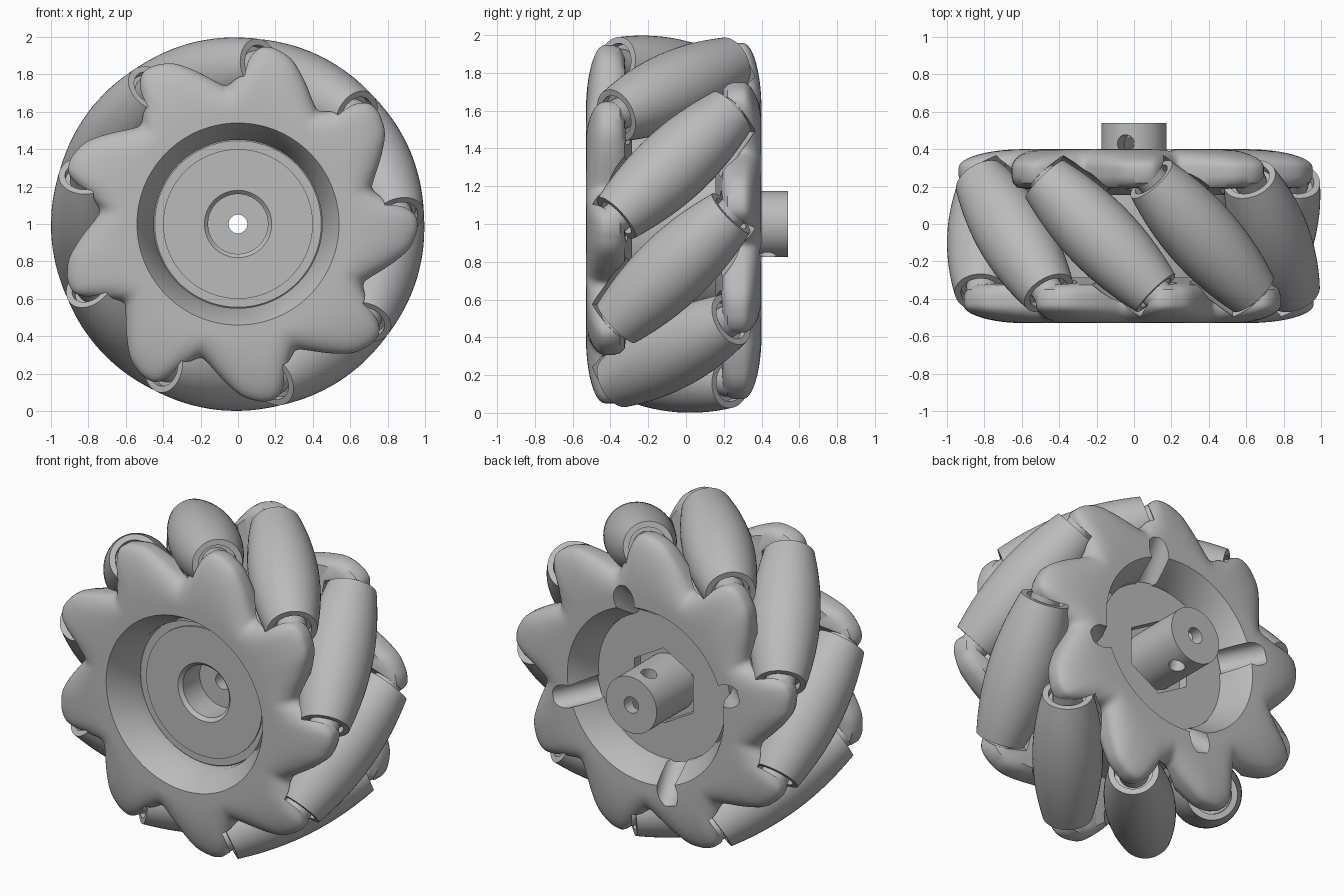
import bpy, bmesh, math
from mathutils import Matrix, Vector

if "Cube" in bpy.data.objects:
    bpy.data.objects.remove(bpy.data.objects["Cube"], do_unlink=True)

COUNT = 9
STEP = 360 / COUNT
ROLLER_ANGLE = 23          # angular position of the first roller
RC = 0.8                   # distance of roller centres from the wheel axis
HALF = 0.43                # half length of a roller
PLACE = Matrix.Translation((0, -0.065, 1))
TO_Y = Matrix.Rotation(math.radians(-90), 4, "X")

grey = bpy.data.materials.new("light grey")
grey.use_nodes = True
grey.diffuse_color = (0.5, 0.5, 0.5, 1)
bsdf = next(n for n in grey.node_tree.nodes if n.type == "BSDF_PRINCIPLED")
bsdf.inputs["Base Color"].default_value = (0.5, 0.5, 0.5, 1)


def make(name, bm):
    bmesh.ops.recalc_face_normals(bm, faces=bm.faces[:])
    mesh = bpy.data.meshes.new(name)
    bm.to_mesh(mesh)
    bm.free()
    mesh.materials.append(grey)
    ob = bpy.data.objects.new(name, mesh)
    bpy.context.collection.objects.link(ob)
    return ob


def lathe(bm, profile, matrix, steps=64):
    """Closed (radius, height) loop turned about z, then moved by matrix."""
    rings = []
    for i in range(steps):
        a = 2 * math.pi * i / steps
        rings.append([bm.verts.new(matrix @ Vector((r * math.cos(a), r * math.sin(a), h)))
                      for r, h in profile])
    skin(bm, rings)


def skin(bm, rings):
    n = len(rings[0])
    for i, ring in enumerate(rings):
        nxt = rings[(i + 1) % len(rings)]
        for j in range(n):
            k = (j + 1) % n
            bm.faces.new((ring[j], ring[k], nxt[k], nxt[j]))


def rod(bm, radius, start, end, sides=32):
    """Solid cylinder between two points."""
    start, end = Vector(start), Vector(end)
    d = end - start
    m = Matrix.Translation((start + end) / 2) @ d.to_track_quat("Z", "Y").to_matrix().to_4x4()
    bmesh.ops.create_cone(bm, cap_ends=True, segments=sides, radius1=radius,
                          radius2=radius, depth=d.length, matrix=m)


def cut(ob, bm):
    cutter = make("cutter", bm)
    cutter.hide_render = True
    mod = ob.modifiers.new("cut", "BOOLEAN")
    mod.operation = "DIFFERENCE"
    mod.solver = "EXACT"
    mod.object = cutter
    bpy.context.view_layer.objects.active = ob
    bpy.ops.object.modifier_apply(modifier=mod.name)
    bpy.data.objects.remove(cutter, do_unlink=True)


def polar(r, deg, y):
    a = math.radians(deg)
    return Vector((r * math.cos(a), y, r * math.sin(a)))


def roller_matrix(i):
    turn = Matrix.Rotation(-math.radians(ROLLER_ANGLE + i * STEP), 4, "Y")
    return (PLACE @ turn @ Matrix.Translation((RC, 0, 0))
            @ Matrix.Rotation(math.radians(-45), 4, "X"))


def barrel(half, extra=0.0, n=16):
    """Curve that keeps the outer edge of the roller on the wheel circle."""
    hs = [half * (2 * i / n - 1) for i in range(n + 1)]
    return [(1 - math.sqrt(RC * RC + h * h / 2) + extra, h) for h in hs]


# Rollers with recessed ends, and their axles with collars
for i in range(COUNT):
    m = roller_matrix(i)
    bm = bmesh.new()
    recess = HALF - 0.04
    lathe(bm, barrel(HALF) + [(0.11, HALF), (0.11, recess), (0.04, recess),
                              (0.04, -recess), (0.11, -recess), (0.11, -HALF)], m, 48)
    make(f"roller_{i + 1}", bm)
    bm = bmesh.new()
    rod(bm, 0.05, m @ Vector((0, 0, -0.5)), m @ Vector((0, 0, 0.5)), 24)
    for s in (-1, 1):
        rod(bm, 0.085, m @ Vector((0, 0, s * 0.37)), m @ Vector((0, 0, s * 0.47)), 24)
    make(f"axle_{i + 1}", bm)

# Outline of one finger of the side plates: (angle, radius)
FINGER = [(-26, .73), (-21, .77), (-16, .83), (-8, .93), (-1, .965), (4, .95), (7, .86), (14, .73)]


def linear(a):
    a = (a + 26) % STEP - 26
    for (a0, r0), (a1, r1) in zip(FINGER, FINGER[1:]):
        if a <= a1:
            return r0 + (r1 - r0) * (a - a0) / (a1 - a0)
    return FINGER[-1][1]


def outline(a):
    return sum(linear(a + d) for d in (-2, -1, 0, 1, 2)) / 5


def side_plate(name, matrix):
    bm = bmesh.new()
    rings = []
    for a in range(360):
        edge = outline(a)
        loop = [(0.45, -0.22), (0.45, -0.32), (0.54, -0.465)]
        for j in range(13):                       # rounded outer face
            t = math.sin(math.pi / 2 * j / 12)
            loop.append((0.6 + (edge - 0.6) * t, -0.465 + 0.1 * (1 - math.sqrt(max(0, 1 - t * t)))))
        for t, y in ((1, -0.32), (0.96, -0.285), (0.85, -0.26), (0.5, -0.25), (0, -0.22)):
            loop.append((0.6 + (edge - 0.6) * t, y))
        rings.append([bm.verts.new(matrix @ polar(r, a, y)) for r, y in loop])
    skin(bm, rings)
    plate = make(name, bm)
    # Pockets that clear the rollers
    bm = bmesh.new()
    for i in range(COUNT):
        shape = barrel(HALF + 0.025, 0.022)
        h = shape[-1][1]
        lathe(bm, shape + [(0.01, h), (0.01, -h)], roller_matrix(i), 40)
    cut(plate, bm)
    return plate


side_plate("front_plate", PLACE)
flip = Matrix.Rotation(math.pi, 4, polar(1, ROLLER_ANGLE, 0))
back = side_plate("back_plate", PLACE @ flip)

# Tool access grooves in the back plate
bm = bmesh.new()
for k in range(4):
    a = 75 + 90 * k
    lift = Vector((0, 0, 1))
    rod(bm, 0.07, polar(0.33, a, 0.15) + lift, polar(0.62, a, 0.44) + lift)
cut(back, bm)

# Central drum with stepped front disc and hollow centre
bm = bmesh.new()
AXIS = Matrix.Translation((0, 0, 1)) @ TO_Y
lathe(bm, [(0.05, -0.15), (0.16, -0.15), (0.16, -0.315), (0.18, -0.335), (0.40, -0.335),
           (0.40, -0.325), (0.445, -0.325), (0.46, -0.31), (0.56, -0.31), (0.56, 0.18),
           (0.46, 0.18), (0.46, 0.22), (0.05, 0.22)], AXIS, 96)
drum = make("drum", bm)

# Hexagonal pocket in the back of the drum
bm = bmesh.new()
rod(bm, 0.235, (0, 0.16, 1), (0, 0.3, 1), 6)
cut(drum, bm)

# Shaft collar with a cross hole
bm = bmesh.new()
lathe(bm, [(0.05, 0.1), (0.175, 0.1), (0.175, 0.54), (0.05, 0.54)], AXIS)
collar = make("shaft_collar", bm)
bm = bmesh.new()
up = Vector((0, 0, 1))
rod(bm, 0.047, polar(0.3, 105, 0.43) + up, polar(-0.3, 105, 0.43) + up)
cut(collar, bm)

# Smooth shading with sharp edges kept
for ob in bpy.context.collection.objects:
    ob.select_set(ob.type == "MESH")
bpy.context.view_layer.objects.active = collar
bpy.ops.object.shade_smooth_by_angle(angle=math.radians(35))
